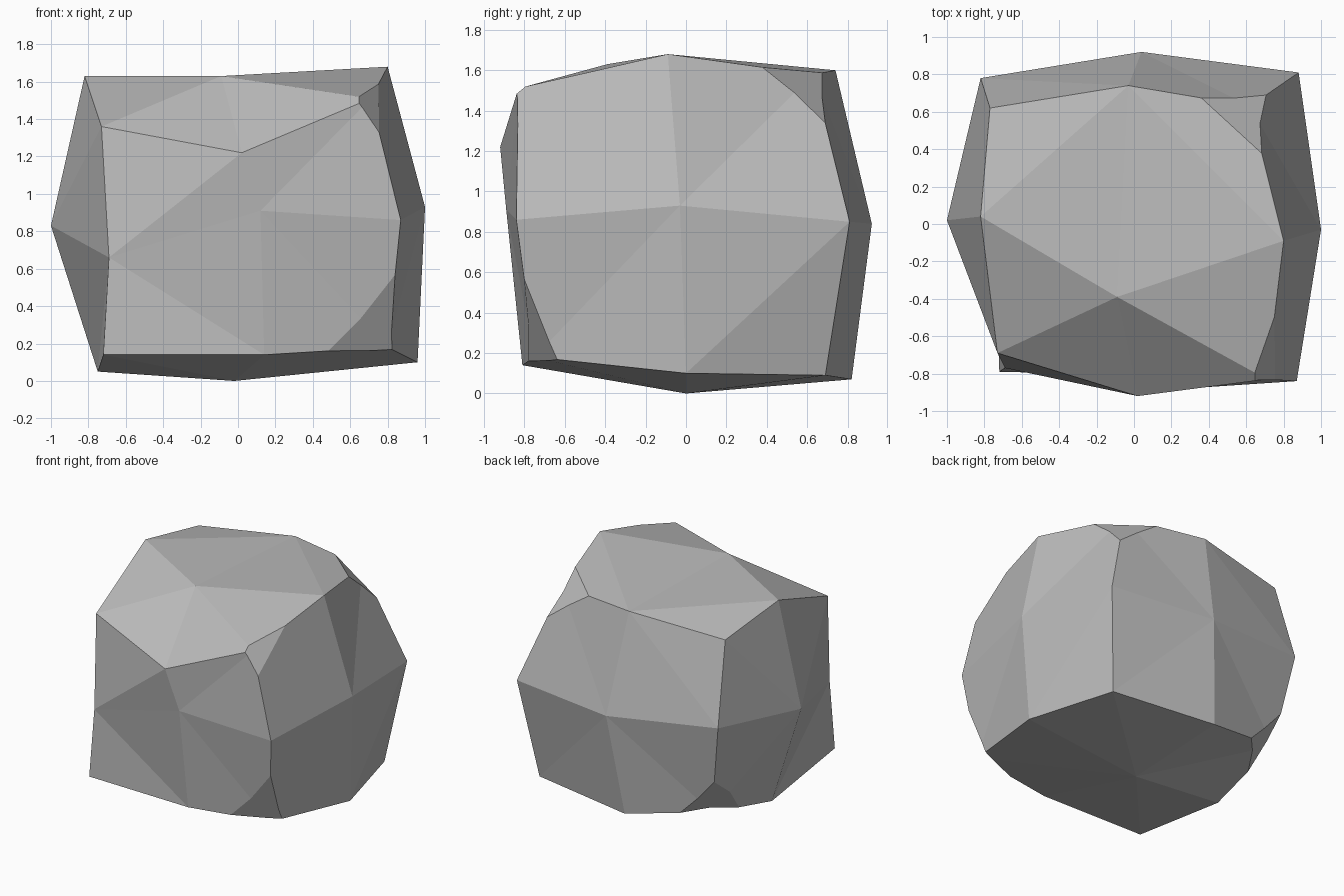
import bpy
import bmesh
from mathutils import Vector

# Remove the default object
default_cube = bpy.data.objects.get("Cube")
if default_cube:
    bpy.data.objects.remove(default_cube, do_unlink=True)

# Stone material
stone = bpy.data.materials.new("stone_grey")
stone.use_nodes = True
grey = (0.5, 0.5, 0.5, 1.0)
stone.diffuse_color = grey
stone.node_tree.nodes["Principled BSDF"].inputs["Base Color"].default_value = grey

# Shape of the boulder: each layer runs front to back, each row from -x to +x
bottom = [
    [(-.72, -.79, .14), (.14, -.81, .14), (.80, -.75, .18)],
    [(-.75, .02, .05), (-.02, 0, 0), (.96, 0, .10)],
    [(-.70, .68, .20), (-.05, .82, .07), (.77, .69, .09)],
]
middle = [
    [(-.69, -.77, .66), (.12, -.89, .91), (.87, -.84, .86)],
    [(-1, .02, .83), None, (1, -.03, .93)],
    [(-.82, .78, .92), (.04, .92, .84), (.88, .81, .85)],
]
top = [
    [(-.73, -.69, 1.36), (.02, -.92, 1.22), (.71, -.83, 1.51)],
    [(-.82, .04, 1.63), (-.09, -.39, 1.63), (.80, -.09, 1.68)],
    [(-.77, .62, 1.53), (-.03, .74, 1.60), (.62, .63, 1.58)],
]
layers = [bottom, middle, top]


def place(key):
    """Position of a grid point, with key entries of -1, 0 or 1."""
    x, y, z = key
    return Vector(layers[z + 1][y + 1][x + 1])


# Boulder body: a once-divided cube, pulled out of shape
bm = bmesh.new()
bmesh.ops.create_cube(bm, size=2)
bmesh.ops.subdivide_edges(bm, edges=bm.edges[:], cuts=1, use_grid_fill=True)
for vert in bm.verts:
    vert.co = place([round(c) for c in vert.co])
bmesh.ops.triangulate(bm, faces=bm.faces[:], quad_method='SHORT_EDGE')


def chip(key, fractions):
    """Slice a corner off, at a fraction of each edge that leaves it."""
    corner = place(key)
    points = []
    for axis, fraction in enumerate(fractions):
        neighbour = list(key)
        neighbour[axis] = 0
        points.append(corner.lerp(place(neighbour), fraction))
    normal = (points[1] - points[0]).cross(points[2] - points[0]).normalized()
    if normal.dot(corner - points[0]) < 0:
        normal.negate()
    geom = bm.verts[:] + bm.edges[:] + bm.faces[:]
    bmesh.ops.bisect_plane(bm, geom=geom, dist=1e-5, plane_co=points[0],
                           plane_no=normal, clear_outer=True)
    rim = [edge for edge in bm.edges if edge.is_boundary]
    bmesh.ops.holes_fill(bm, edges=rim, sides=0)


# Chipped corners
chip((1, -1, 1), (.09, .45, .28))
chip((1, 1, 1), (.40, .35, .33))
chip((-1, 1, -1), (.37, .45, .36))
chip((1, -1, -1), (.48, .15, .57))

bmesh.ops.recalc_face_normals(bm, faces=bm.faces[:])
mesh = bpy.data.meshes.new("boulder")
bm.to_mesh(mesh)
bm.free()
mesh.materials.append(stone)
boulder = bpy.data.objects.new("boulder", mesh)
bpy.context.collection.objects.link(boulder)
